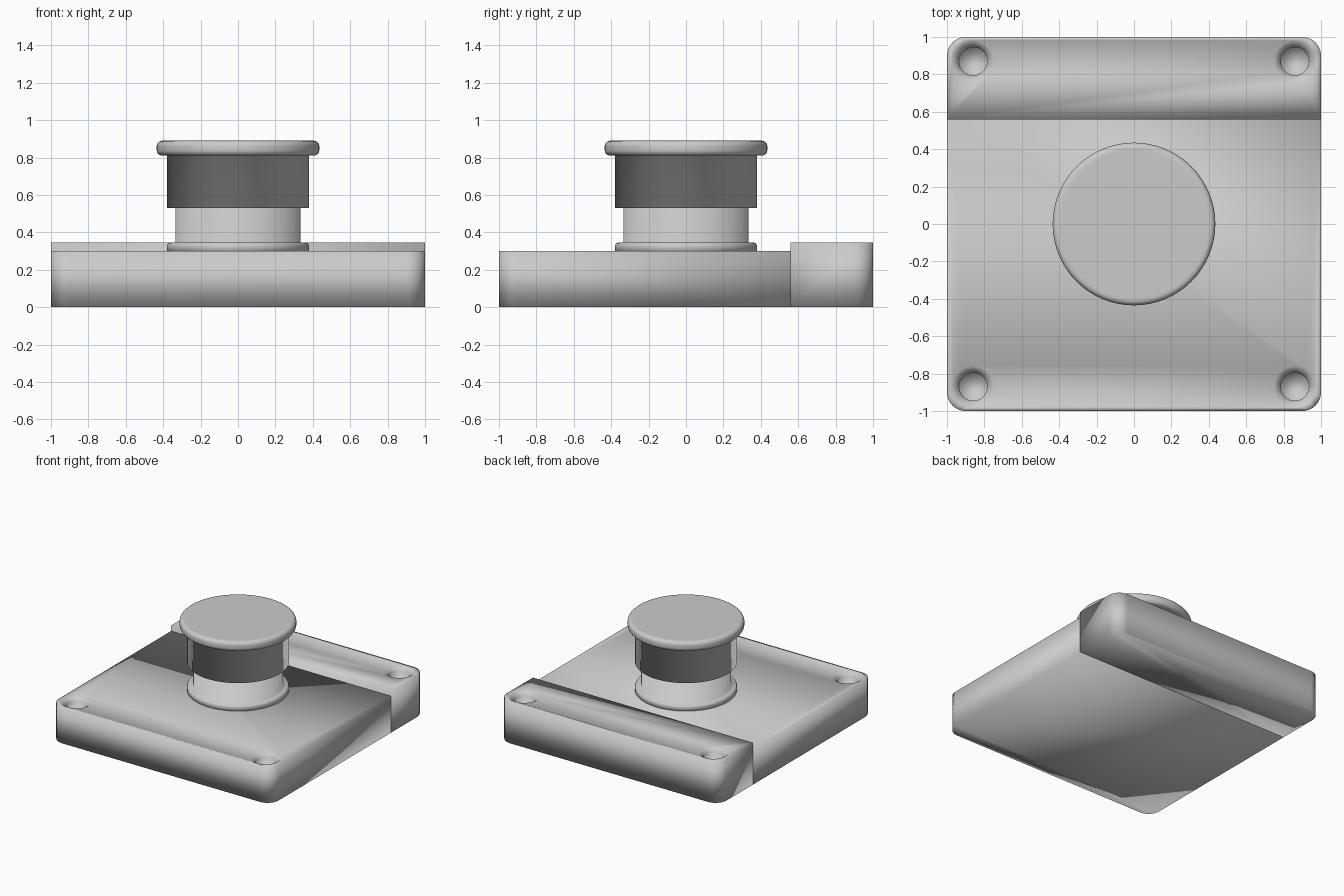
import bpy, bmesh
from math import sin, cos, pi

cube = bpy.data.objects.get("Cube")
if cube:
    bpy.data.objects.remove(cube, do_unlink=True)

# One grey for the whole model
GREY = bpy.data.materials.new("light grey")
GREY.use_nodes = True
GREY.diffuse_color = (0.6, 0.6, 0.6, 1)
GREY.node_tree.nodes["Principled BSDF"].inputs["Base Color"].default_value = GREY.diffuse_color


def finish(name, bm):
    bmesh.ops.recalc_face_normals(bm, faces=bm.faces)
    mesh = bpy.data.meshes.new(name)
    bm.to_mesh(mesh)
    bm.free()
    mesh.materials.append(GREY)
    mesh.shade_smooth()
    obj = bpy.data.objects.new(name, mesh)
    bpy.context.collection.objects.link(obj)
    return obj


def lathe(name, profile, x=0, y=0, steps=64):
    """Spin a list of (radius, height) around a vertical axis and close both ends."""
    bm = bmesh.new()
    rings = [[bm.verts.new((x + r * cos(2 * pi * i / steps), y + r * sin(2 * pi * i / steps), z))
              for i in range(steps)] for r, z in profile]
    for a, b in zip(rings, rings[1:]):
        for i in range(steps):
            j = (i + 1) % steps
            bm.faces.new((a[i], a[j], b[j], b[i]))
    bm.faces.new(rings[0])
    bm.faces.new(rings[-1])
    return finish(name, bm)


def slab(name, y_seam, side, height, radius=0.1, segments=8):
    """Plate from the seam to y = side, with two rounded outer corners."""
    outline = [(1, y_seam)]
    for k in range(segments + 1):
        a = pi / 2 * k / segments
        outline.append((1 - radius + radius * cos(a), side * (1 - radius + radius * sin(a))))
    outline += [(-x, y) for x, y in reversed(outline)]
    bm = bmesh.new()
    face = bm.faces.new([bm.verts.new((x, y, 0)) for x, y in outline])
    top = bmesh.ops.extrude_face_region(bm, geom=[face])
    for v in top["geom"]:
        if isinstance(v, bmesh.types.BMVert):
            v.co.z = height
    obj = finish(name, bm)

    # Countersunk blind screw holes
    for x in (-0.86, 0.86):
        cutter = lathe("hole_cutter", [(0.075, height - 0.1), (0.075, height - 0.03),
                                       (0.112, height), (0.112, height + 0.1)],
                       x, side * 0.87, 32)
        cutter.hide_render = True
        mod = obj.modifiers.new("screw_hole", "BOOLEAN")
        mod.operation = "DIFFERENCE"
        mod.solver = "EXACT"
        mod.object = cutter
        bpy.context.view_layer.objects.active = obj
        bpy.ops.object.modifier_apply(modifier=mod.name)
        bpy.data.objects.remove(cutter, do_unlink=True)
    obj.data.shade_smooth()


# Base plate and its raised back section
slab("base_plate", 0.56, -1, 0.3)
slab("back_ridge", 0.56, 1, 0.345)

# Neck standing on a rounded collar
lathe("neck_and_collar", [(0.38, 0.29), (0.38, 0.33), (0.375, 0.34), (0.365, 0.345),
                          (0.335, 0.345), (0.335, 0.535)])

# Wider band, flaring into the underside of the cap
lathe("button_band", [(0.33, 0.53), (0.38, 0.53), (0.38, 0.815), (0.4, 0.815)])

# Cap with rounded rim and flat top
rim = 0.03
arc = [pi / 2 * k / 5 for k in range(6)]
cap = [(0.39, 0.81)]
cap += [(0.435 - rim + rim * sin(a), 0.81 + rim - rim * cos(a)) for a in arc]
cap += [(0.435 - rim + rim * cos(a), 0.89 - rim + rim * sin(a)) for a in arc]
cap += [(0.39, 0.89)]
lathe("button_cap", cap)
